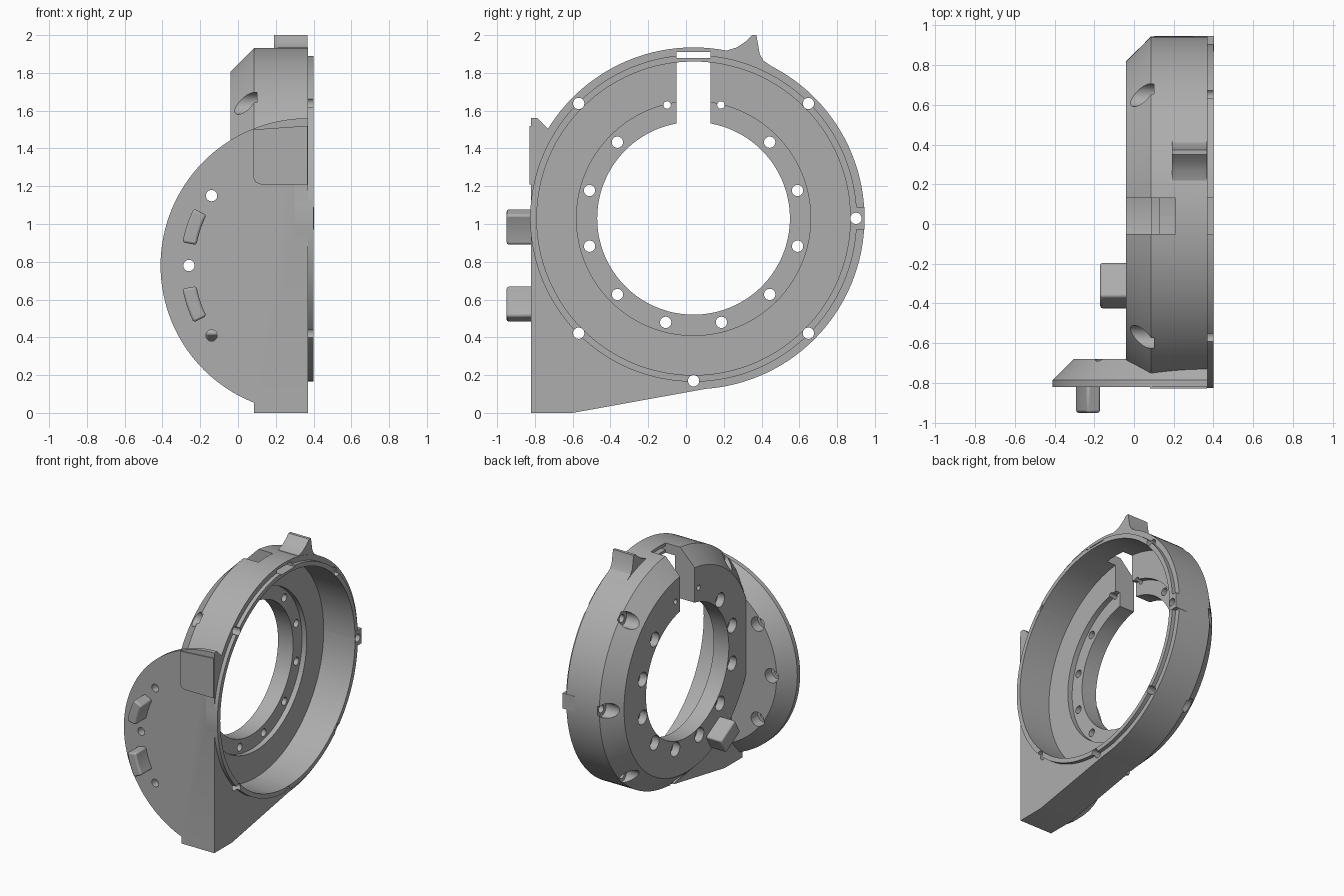
import bpy, bmesh, math
from math import sin, cos, radians
from mathutils import Vector, Matrix

old = bpy.data.objects.get("Cube")
if old:
    bpy.data.objects.remove(old, do_unlink=True)

grey = bpy.data.materials.new("plain grey")
grey.use_nodes = True
colour = (0.42, 0.42, 0.42, 1)
grey.diffuse_color = colour
grey.node_tree.nodes["Principled BSDF"].inputs["Base Color"].default_value = colour

CY, CZ = 0.04, 1.03          # ring axis
PX, PZ = 0.37, 0.78          # mounting plate centre


def finish(name, bm):
    bmesh.ops.recalc_face_normals(bm, faces=bm.faces)
    mesh = bpy.data.meshes.new(name)
    bm.to_mesh(mesh)
    bm.free()
    mesh.materials.append(grey)
    ob = bpy.data.objects.new(name, mesh)
    bpy.context.collection.objects.link(ob)
    return ob


def turned(name, axis, a, b, steps, n=32):
    """Solid of revolution along x (a, b = y, z) or y (a, b = x, z)."""
    bm = bmesh.new()
    rings = []
    for t, r in steps:
        ring = []
        for i in range(n):
            u, v = a + r * cos(2 * math.pi * i / n), b + r * sin(2 * math.pi * i / n)
            ring.append(bm.verts.new((t, u, v) if axis == "x" else (u, t, v)))
        rings.append(ring)
    for p, q in zip(rings, rings[1:]):
        for i in range(n):
            j = (i + 1) % n
            bm.faces.new((p[i], p[j], q[j], q[i]))
    bm.faces.new(rings[0])
    bm.faces.new(rings[-1])
    return finish(name, bm)


def prism(name, axis, outline, lo, hi):
    """Extrude an outline in yz along x, or in xz along y."""
    bm = bmesh.new()
    ends = [[bm.verts.new((t, u, v) if axis == "x" else (u, t, v)) for u, v in outline]
            for t in (lo, hi)]
    for i in range(len(outline)):
        j = (i + 1) % len(outline)
        bm.faces.new((ends[0][i], ends[0][j], ends[1][j], ends[1][i]))
    bm.faces.new(ends[0])
    bm.faces.new(ends[1])
    return finish(name, bm)


def block(name, x, y, z):
    return prism(name, "x", [(y[0], z[0]), (y[1], z[0]), (y[1], z[1]), (y[0], z[1])], *x)


def combine(target, tool, operation):
    mod = target.modifiers.new("join", "BOOLEAN")
    mod.operation, mod.solver, mod.object = operation, "EXACT", tool
    graph = bpy.context.evaluated_depsgraph_get()
    result = bpy.data.meshes.new_from_object(target.evaluated_get(graph))
    target.modifiers.clear()
    target.data = result
    bpy.data.objects.remove(tool, do_unlink=True)


def add(tool):
    combine(body, tool, "UNION")


def cut(tool):
    combine(body, tool, "DIFFERENCE")


def polar(r, degrees):
    return CY + r * cos(radians(degrees)), CZ + r * sin(radians(degrees))


# Chamfered ring drum, half-disc mounting plate and base wedge
body = turned("ring_housing", "x", CY, CZ, [(-0.04, 0.78), (0.085, 0.905), (0.39, 0.905)], 128)
add(turned("plate", "y", PX, PZ, [(-0.85, 0.78), (-0.785, 0.78), (-0.68, 0.675)], 128))
add(prism("wedge", "x", [(-0.85, 0), (-0.6, 0), polar(0.9, -81), (CY, CZ), (-0.85, CZ)],
          0.085, 0.4))
cut(block("side_trim", (PX, 2), (-2, 2), (-1, 3)))
cut(block("front_trim", (-2, 2), (-2, -0.82), (-1, 3)))

# Locating lip, rear key and top fin
add(turned("lip", "x", CY, CZ, [(0.3, 0.865), (0.4, 0.865)], 128))
add(block("key", (0.3, 0.402), (0.8, 0.945), (0.97, 1.09)))
add(prism("fin", "x", [(0.2, 1.85), (0.22, 1.92), (0.27, 1.935), (0.315, 1.965), (0.35, 2.0),
                       (0.373, 2.0), (0.39, 1.9), (0.41, 1.865), (0.46, 1.83), (0.4, 1.8)],
          0.19, 0.368))

# Open interior, recessed flange and centre hole
cut(turned("cavity", "x", CY, CZ,
           [(-0.2, 0.51), (0.09, 0.51), (0.09, 0.62), (0.13, 0.62), (0.13, 0.83), (0.6, 0.83)], 128))

# Cable slot through the top, with a narrow window in the rim
cut(block("slot", (-0.2, 0.21), (-0.05, 0.13), (1.4, 2.1)))
cut(block("rim_window", (0.15, 0.6), (-0.05, 0.13), (1.878, 1.91)))

# Flange bolt holes with pockets on the back
for k in range(12):
    angle = 15 + 30 * k
    if angle in (75, 105):
        continue
    y, z = polar(0.57, angle)
    cut(turned("bolt_hole", "x", y, z, [(-0.2, 0.055), (0.02, 0.055), (0.02, 0.03), (0.3, 0.03)], 24))
for y in (-0.1, 0.185):
    cut(turned("small_hole", "x", y, 1.63, [(-0.2, 0.02), (0.3, 0.02)], 16))

# Rim screw holes with scalloped counterbores
for angle in (0, 45, 135, 225, 270, 315):
    y, z = polar(0.86, angle)
    cut(turned("rim_hole", "x", y, z, [(-0.2, 0.058), (0.1, 0.058), (0.1, 0.03), (0.6, 0.03)], 24))

# Plate screw holes with rear pockets
for x, z in ((-0.14, 1.15), (-0.26, PZ), (-0.14, 0.41)):
    cut(turned("plate_hole", "y", x, z, [(-1, 0.03), (-0.76, 0.03), (-0.76, 0.055), (-0.5, 0.055)], 24))

# Curved pegs on the front of the plate
for name, side in (("upper_peg", -1), ("lower_peg", 1)):
    angles = [180 + side * (10.5 + 2 * i) for i in range(9)]
    outline = [(PX + r * cos(radians(a)), PZ + r * sin(radians(a)))
               for r, seq in ((0.675, angles), (0.6, angles[::-1])) for a in seq]
    peg = prism(name, "y", outline, -0.95, -0.8)
    bevel = peg.modifiers.new("soft corners", "BEVEL")
    bevel.width, bevel.segments, bevel.angle_limit = 0.012, 2, radians(40)

# Thin cover panel on the front
prism("front_panel", "y", [(0.12, 1.21), (0.368, 1.21), (0.368, 1.52), (0.08, 1.5), (0.08, 1.25),
                           (0.092, 1.222)], -0.828, -0.8)

# Tilted stop block on the back face
bm = bmesh.new()
y, z = polar(0.7, 240)
bmesh.ops.create_cube(bm, size=1, matrix=Matrix.Translation((-0.095, y, z))
                      @ Matrix.Rotation(radians(-30), 4, "X") @ Matrix.Diagonal((0.15, 0.2, 0.13, 1)))
stop = finish("stop_block", bm)
bevel = stop.modifiers.new("soft corners", "BEVEL")
bevel.width, bevel.segments = 0.012, 2

# Smooth curved surfaces, keep edges crisp
for ob in bpy.context.collection.objects:
    if ob.type == "MESH" and ob.data.materials and ob.data.materials[0] == grey:
        bpy.ops.object.select_all(action="DESELECT")
        ob.select_set(True)
        bpy.context.view_layer.objects.active = ob
        bpy.ops.object.shade_smooth_by_angle(angle=radians(25))
